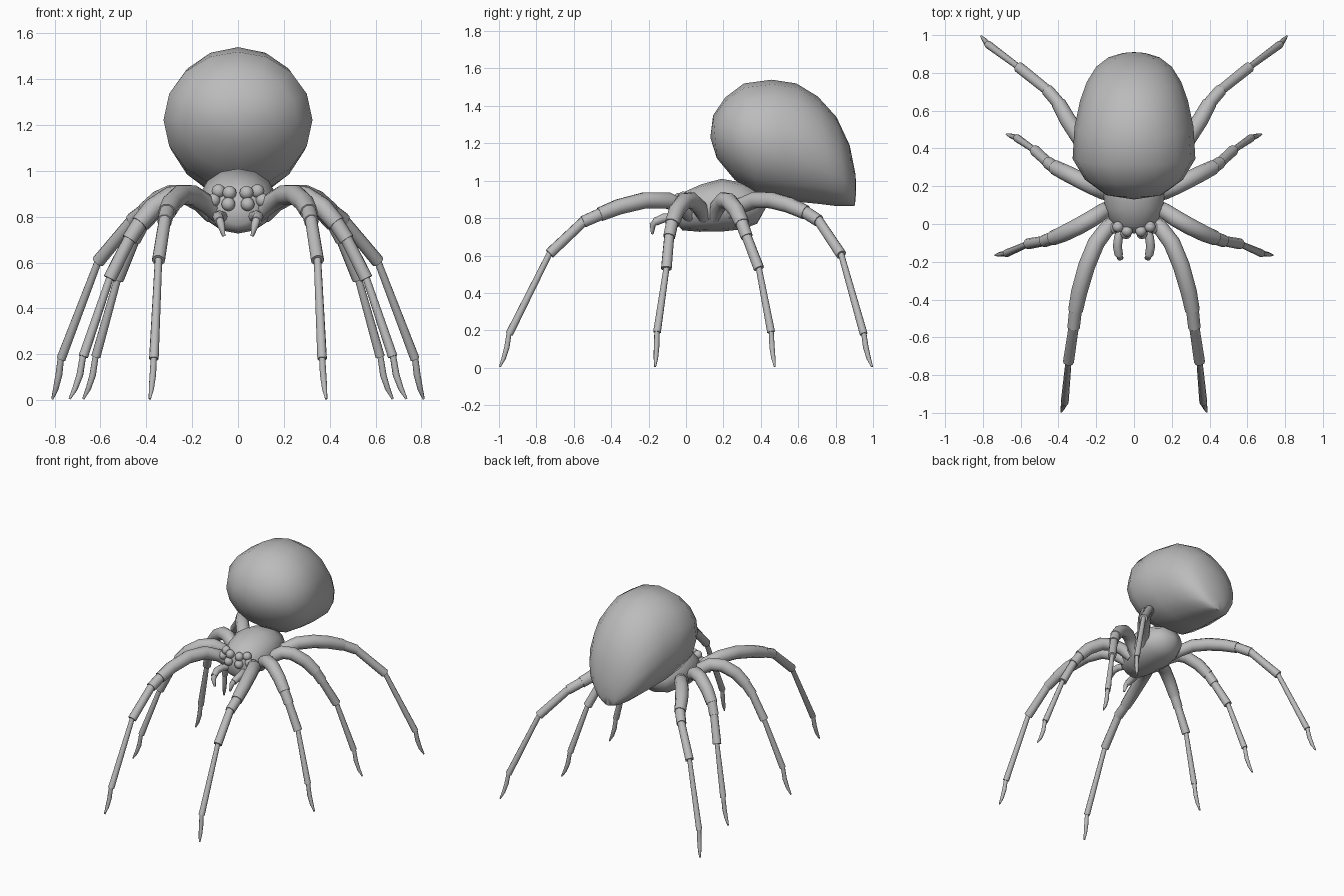
import bpy, bmesh, math
from mathutils import Vector

if "Cube" in bpy.data.objects:
    bpy.data.objects.remove(bpy.data.objects["Cube"])

grey = bpy.data.materials.new("plain grey")
grey.diffuse_color = (0.5, 0.5, 0.5, 1)
grey.use_nodes = True
grey.node_tree.nodes["Principled BSDF"].inputs["Base Color"].default_value = grey.diffuse_color


def finish(name, bm, angle=50, mirror=False):
    bmesh.ops.recalc_face_normals(bm, faces=bm.faces)
    me = bpy.data.meshes.new(name)
    bm.to_mesh(me)
    bm.free()
    me.materials.append(grey)
    ob = bpy.data.objects.new(name, me)
    bpy.context.collection.objects.link(ob)
    bpy.ops.object.select_all(action='DESELECT')
    ob.select_set(True)
    bpy.context.view_layer.objects.active = ob
    bpy.ops.object.shade_smooth_by_angle(angle=math.radians(angle))
    if mirror:
        ob.modifiers.new("both sides", 'MIRROR')
    return ob


def skin(bm, rings, start=None, end=None):
    """Join rings of points; close ends with a pole point or a flat cap."""
    rs = [[bm.verts.new(p) for p in r] for r in rings]
    n = len(rs[0])
    for a, b in zip(rs, rs[1:]):
        for i in range(n):
            bm.faces.new((a[i], a[(i + 1) % n], b[(i + 1) % n], b[i]))
    for ring, pole in ((rs[0], start), (rs[-1], end)):
        if pole is None:
            bm.faces.new(ring)
        else:
            p = bm.verts.new(pole)
            for i in range(n):
                bm.faces.new((ring[i], ring[(i + 1) % n], p))


def body(name, start, sections, end, n=16):
    """Sections: top (y, z), bottom (y, z), half width."""
    bm = bmesh.new()
    rings = []
    for ty, tz, by, bz, w in sections:
        c = Vector((0, (ty + by) / 2, (tz + bz) / 2))
        h = Vector((0, (ty - by) / 2, (tz - bz) / 2))
        rings.append([c + h * math.cos(t) + Vector((w * math.sin(t), 0, 0))
                      for t in (math.tau * i / n for i in range(n))])
    skin(bm, rings, (0, *start), (0, *end))
    return finish(name, bm, 60)


def tube(bm, pts, radii, n=10):
    pts = [Vector(p) for p in pts]
    rings = []
    for i, p in enumerate(pts):
        d = (pts[min(i + 1, len(pts) - 1)] - pts[max(i - 1, 0)]).normalized()
        side = d.cross(Vector((0, 0, 1))).normalized()
        up = side.cross(d)
        rings.append([p + radii[i] * (side * math.cos(t) + up * math.sin(t))
                      for t in (math.tau * k / n for k in range(n))])
    skin(bm, rings)


# abdomen: egg tilted back, drawn to a tip at the lower rear
body("abdomen", (.13, 1.23), [
    (.145, 1.35, .165, 1.12, .15), (.21, 1.445, .26, 1.005, .26),
    (.31, 1.52, .38, .925, .325), (.458, 1.54, .57, .89, .315),
    (.59, 1.52, .72, .875, .285), (.705, 1.45, .80, .865, .25),
    (.805, 1.34, .86, .864, .20), (.875, 1.19, .89, .864, .135),
    (.907, 1.03, .903, .867, .06)], (.91, .94))

# head and thorax
body("thorax", (-.05, .83), [
    (-.035, .90, -.045, .765, .07), (-.01, .94, -.02, .735, .115),
    (.08, .98, .07, .727, .155), (.19, 1.01, .19, .728, .17),
    (.30, .99, .30, .74, .155), (.39, .95, .38, .77, .11)], (.43, .86), 14)

# eight eyes
bm = bmesh.new()
for x, y, z in ((.085, -.015, .912), (.037, -.038, .905),
                (.107, -.022, .872), (.042, -.05, .855)):
    s = bmesh.ops.create_uvsphere(bm, u_segments=12, v_segments=8, radius=.03)
    bmesh.ops.translate(bm, verts=s["verts"], vec=(x, y, z))
finish("eyes", bm, 60, True)

# feelers beside the mouth
bm = bmesh.new()
tube(bm, [(.06, -.02, .80), (.082, -.07, .805), (.088, -.12, .80), (.08, -.165, .78)],
     [.022, .024, .024, .022], 8)
tube(bm, [(.08, -.155, .79), (.074, -.178, .765), (.062, -.18, .715)],
     [.018, .017, .007], 8)
finish("feelers", bm, 50, True)

# legs: curved thigh path, then knee, shin, long shin, foot joints
legs = {
    "front_legs": ([(.08, .03, .80), (.14, -.02, .86), (.20, -.10, .895), (.25, -.22, .895),
                    (.29, -.36, .86), (.31, -.46, .82)],
                   [(.32, -.55, .78), (.347, -.73, .61), (.367, -.945, .18), (.385, -.995, .005)]),
    "second_legs": ([(.11, .10, .80), (.16, .07, .86), (.22, .03, .895), (.29, -.01, .89),
                     (.37, -.05, .84), (.43, -.075, .77)],
                    [(.475, -.09, .70), (.56, -.105, .53), (.675, -.155, .19), (.735, -.165, .005)]),
    "third_legs": ([(.11, .15, .80), (.16, .17, .86), (.22, .20, .895), (.28, .23, .89),
                    (.36, .27, .84), (.42, .30, .77)],
                   [(.455, .325, .70), (.525, .39, .53), (.62, .455, .19), (.675, .475, .005)]),
    "rear_legs": ([(.10, .21, .81), (.16, .29, .865), (.22, .37, .897), (.29, .46, .895),
                   (.35, .55, .87), (.40, .64, .83)],
                  [(.46, .71, .785), (.61, .83, .605), (.772, .95, .18), (.81, .995, .005)]),
}
for name, (thigh, joints) in legs.items():
    bm = bmesh.new()
    tube(bm, thigh, [.034, .042, .045, .045, .043, .039])
    chain = [Vector(thigh[-1])] + [Vector(j) for j in joints]
    for i, r in enumerate(((.034, .033), (.027, .029), (.016, .021))):
        a, b = chain[i], chain[i + 1]
        tube(bm, [a - (b - a).normalized() * .02, b], r)
    # curved claw
    a, b = chain[3], chain[4]
    m = a.lerp(b, .25)
    m.z = .11
    k = a.lerp(b, .6)
    k.z = .05
    tube(bm, [a + Vector((0, 0, .01)), m, k, b], [.014, .015, .012, .005], 8)
    finish(name, bm, 50, True)
